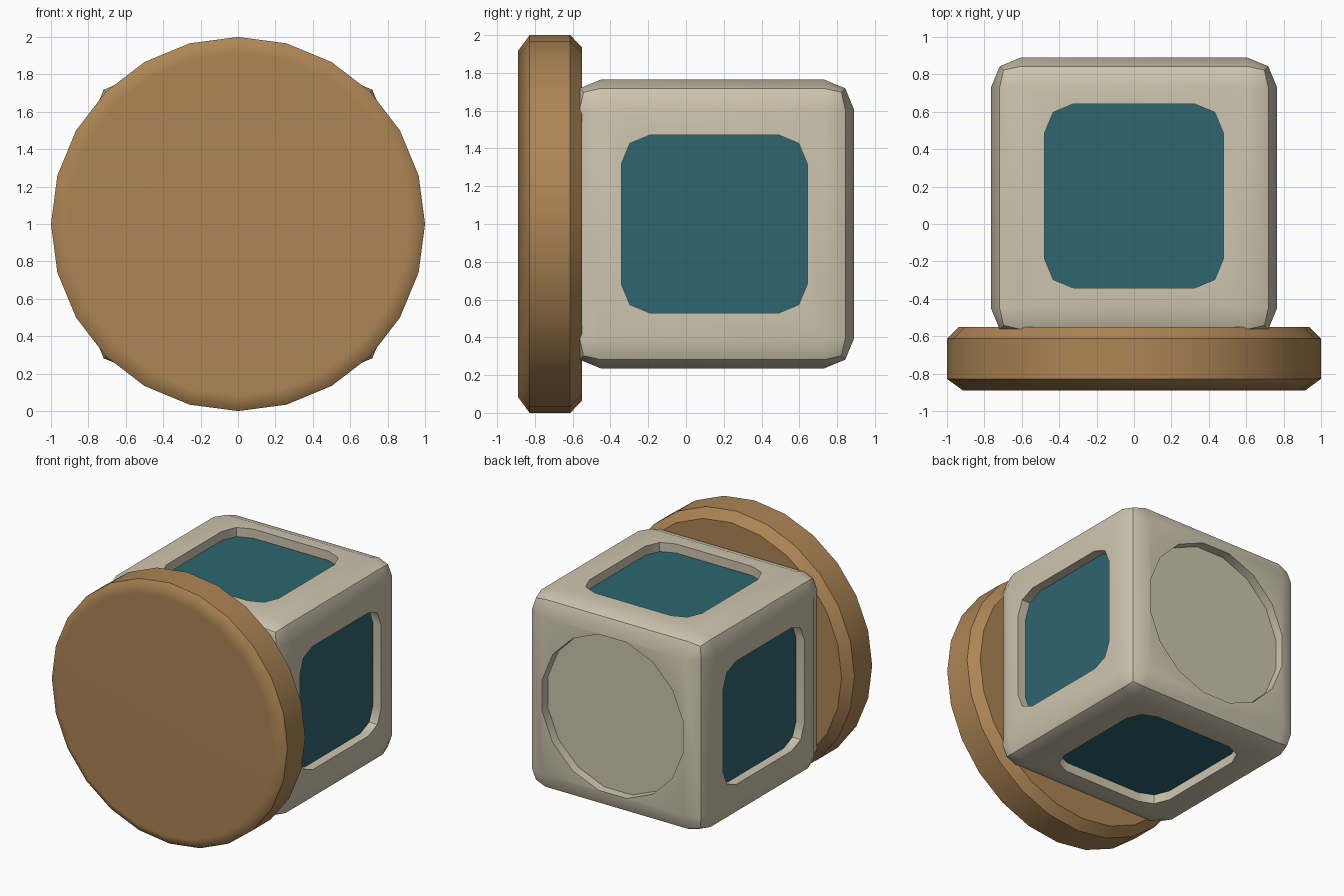
import bpy, bmesh, math
from mathutils import Matrix, Vector

if "Cube" in bpy.data.objects:
    bpy.data.objects.remove(bpy.data.objects["Cube"], do_unlink=True)


def material(name, rgb):
    m = bpy.data.materials.new(name)
    m.use_nodes = True
    m.diffuse_color = (*rgb, 1)
    m.node_tree.nodes["Principled BSDF"].inputs["Base Color"].default_value = (*rgb, 1)
    return m


cream = material("cream", (0.62, 0.56, 0.43))
teal = material("teal", (0.026, 0.13, 0.16))
tan = material("tan", (0.42, 0.235, 0.09))


def finish(name, bm, mats=()):
    bmesh.ops.recalc_face_normals(bm, faces=bm.faces)
    mesh = bpy.data.meshes.new(name)
    bm.to_mesh(mesh)
    bm.free()
    ob = bpy.data.objects.new(name, mesh)
    bpy.context.collection.objects.link(ob)
    for m in mats:
        mesh.materials.append(m)
    return ob


def rounded_box(name, size, centre, radius, axis=None, mats=()):
    """Box with two-step rounded edges; with an axis, only edges along it."""
    bm = bmesh.new()
    bmesh.ops.create_cube(bm, size=1)
    bmesh.ops.scale(bm, vec=size, verts=bm.verts)
    edges = [e for e in bm.edges if axis is None
             or abs((e.verts[0].co - e.verts[1].co).normalized()[axis]) > 0.9]
    bmesh.ops.bevel(bm, geom=edges, offset=radius, segments=2, profile=0.5, affect='EDGES')
    bmesh.ops.translate(bm, vec=centre, verts=bm.verts)
    return finish(name, bm, mats)


def select_only(ob):
    bpy.ops.object.select_all(action='DESELECT')
    ob.select_set(True)
    bpy.context.view_layer.objects.active = ob


def smooth(ob):
    select_only(ob)
    bpy.ops.object.shade_smooth_by_angle(angle=math.radians(40))
    wn = ob.modifiers.new("weighted_normals", 'WEIGHTED_NORMAL')
    wn.keep_sharp = True


# Cube body
HALF, DEPTH, BACK = 0.765, 0.07, 0.89
body = rounded_box("cube_body", (2 * HALF, 1.5, 2 * HALF), (0, 0.14, 1), 0.16,
                   mats=(cream, teal))

# Cutters: rounded panel recesses on four sides, round recess on the back
cutters = []
for axis in (0, 2):
    for side in (-1, 1):
        size = [0.955, 0.985, 0.945]
        size[axis] = 2 * DEPTH
        centre = Vector((0, 0.15, 1))
        centre[axis] += side * HALF
        cutters.append(rounded_box("panel_cutter", size, centre, 0.155, axis))
bm = bmesh.new()
bmesh.ops.create_cone(bm, cap_ends=True, segments=16, radius1=0.61, radius2=0.61, depth=2 * DEPTH)
bmesh.ops.rotate(bm, verts=bm.verts, matrix=Matrix.Rotation(math.pi / 16, 3, 'Z'))
bmesh.ops.rotate(bm, verts=bm.verts, matrix=Matrix.Rotation(math.pi / 2, 3, 'X'))
bmesh.ops.translate(bm, vec=(0, BACK, 1), verts=bm.verts)
cutters.append(finish("round_cutter", bm))

select_only(body)
for cutter in cutters:
    mod = body.modifiers.new("recess", 'BOOLEAN')
    mod.operation = 'DIFFERENCE'
    mod.solver = 'EXACT'
    mod.object = cutter
    bpy.ops.object.modifier_apply(modifier=mod.name)
for cutter in cutters:
    bpy.data.objects.remove(cutter, do_unlink=True)

# Recess floors on the four sides are teal
for face in body.data.polygons:
    offset = face.center - Vector((0, 0, 1))
    floor = any(abs(face.normal[a]) > 0.99 and abs(abs(offset[a]) - HALF + DEPTH) < 0.005
                for a in (0, 2))
    face.material_index = 1 if floor else 0
smooth(body)

# Front disc: chamfered profile of (radius, y) rings
bm = bmesh.new()
rings = []
for radius, y in ((0.915, -0.89), (1, -0.828), (1, -0.613), (0.935, -0.55)):
    rings.append([bm.verts.new((radius * math.cos(i * math.tau / 24), y,
                                1 + radius * math.sin(i * math.tau / 24))) for i in range(24)])
for a, b in zip(rings, rings[1:]):
    for i in range(24):
        j = (i + 1) % 24
        bm.faces.new((a[i], a[j], b[j], b[i]))
bm.faces.new(rings[0])
bm.faces.new(rings[-1])
smooth(finish("front_disc", bm, (tan,)))
